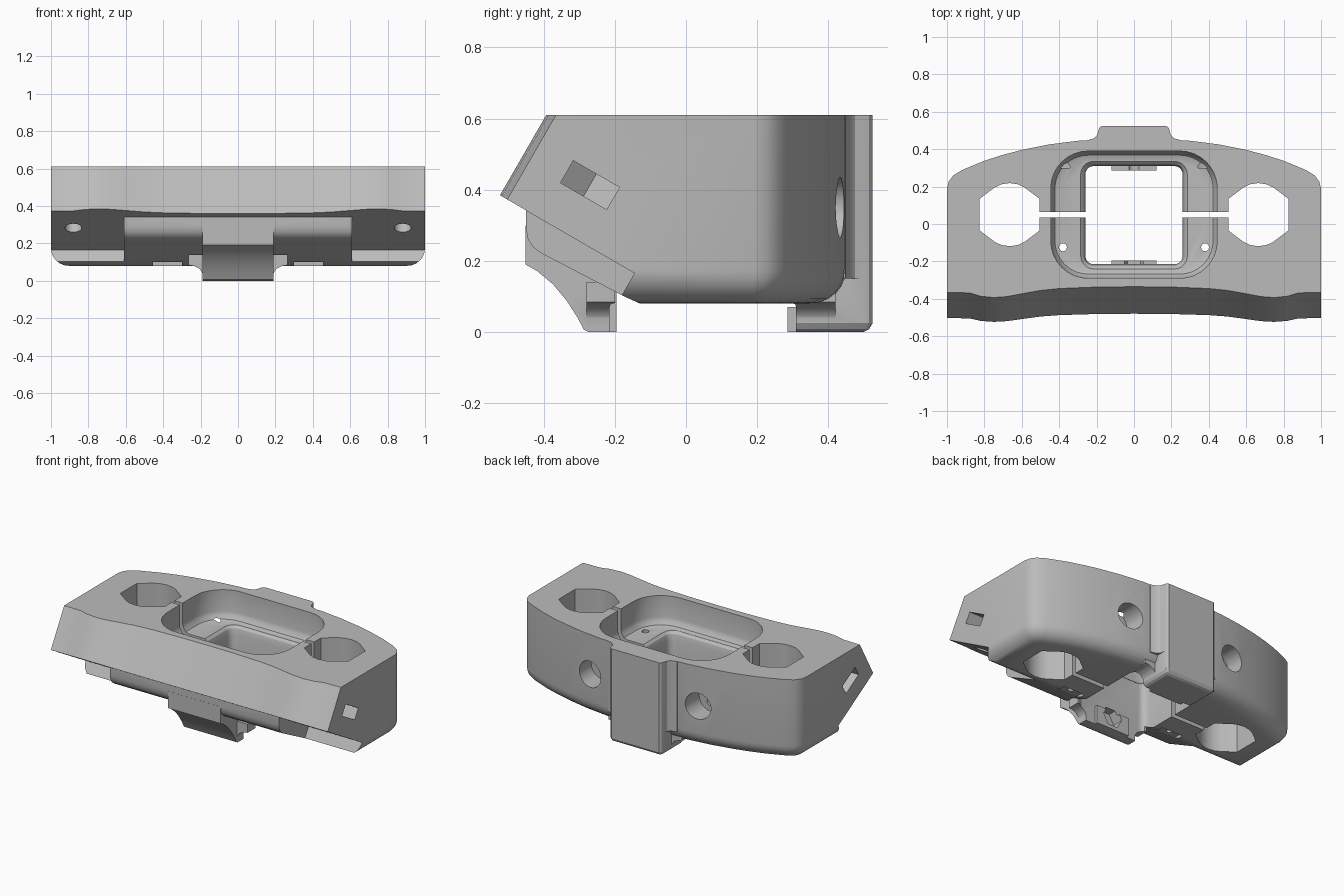
import bpy, bmesh, math
from mathutils import Vector

cube = bpy.data.objects.get("Cube")
if cube:
    bpy.data.objects.remove(cube, do_unlink=True)

grey = bpy.data.materials.new("plain grey")
grey.use_nodes = True
grey.diffuse_color = (0.5, 0.5, 0.5, 1)
grey.node_tree.nodes["Principled BSDF"].inputs["Base Color"].default_value = (0.5, 0.5, 0.5, 1)


def loft(name, rings):
    """Closed solid through rings of equal point count."""
    bm = bmesh.new()
    loops = [[bm.verts.new(p) for p in ring] for ring in rings]
    for a, b in zip(loops, loops[1:]):
        for i in range(len(a)):
            j = (i + 1) % len(a)
            bm.faces.new((a[i], a[j], b[j], b[i]))
    bm.faces.new(loops[0])
    bm.faces.new(loops[-1])
    bmesh.ops.recalc_face_normals(bm, faces=bm.faces)
    mesh = bpy.data.meshes.new(name)
    bm.to_mesh(mesh)
    bm.free()
    mesh.materials.append(grey)
    ob = bpy.data.objects.new(name, mesh)
    bpy.context.collection.objects.link(ob)
    return ob


def prism(name, pts, lo, hi, axis="z"):
    place = {"x": lambda p, q, t: (t, p, q),
             "y": lambda p, q, t: (p, t, q),
             "z": lambda p, q, t: (p, q, t)}[axis]
    return loft(name, [[place(p, q, t) for p, q in pts] for t in (lo, hi)])


def inset(pts, d):
    """Move a counter-clockwise outline inward by d (mitred)."""
    out = []
    for i, p in enumerate(pts):
        p = Vector(p)
        a = (p - Vector(pts[i - 1])).normalized()
        b = (Vector(pts[(i + 1) % len(pts)]) - p).normalized()
        na, nb = Vector((-a.y, a.x)), Vector((-b.y, b.x))
        out.append(p + (na + nb) * d / (1 + na.dot(nb)))
    return out


def layered(name, pts, levels):
    return loft(name, [[(p[0], p[1], z) for p in inset(pts, d)] for z, d in levels])


def mirrored(half):
    """Right half listed front to back gives a whole counter-clockwise outline."""
    return half + [(-x, y) for x, y in reversed(half)]


def rect(x0, x1, y0, y1):
    return [(x0, y0), (x1, y0), (x1, y1), (x0, y1)]


def circle(cx, cy, r, n=32, turn=0.0):
    return [(cx + r * math.cos(turn + math.tau * i / n),
             cy + r * math.sin(turn + math.tau * i / n)) for i in range(n)]


def round_rect(x0, x1, y0, y1, r, n=8):
    pts = []
    for k, (cx, cy) in enumerate(((x1 - r, y1 - r), (x0 + r, y1 - r), (x0 + r, y0 + r), (x1 - r, y0 + r))):
        for i in range(n + 1):
            a = (k + i / n) * math.pi / 2
            pts.append((cx + r * math.cos(a), cy + r * math.sin(a)))
    return pts


def combine(target, tool, op="DIFFERENCE"):
    mod = target.modifiers.new("combine", "BOOLEAN")
    mod.operation, mod.solver, mod.object = op, "EXACT", tool
    with bpy.context.temp_override(object=target, active_object=target):
        bpy.ops.object.modifier_apply(modifier=mod.name)
    bpy.data.objects.remove(tool, do_unlink=True)


TOP = 0.61
SHELF = (0.866, -0.5)  # direction of the slanted underside in (y, z)

# main block with curved back and rounded lower edge
outline = mirrored([(1, -0.8), (1, 0.19), (0.99, 0.228), (0.966, 0.26), (0.92, 0.288), (0.8, 0.338),
                    (0.7, 0.37), (0.6, 0.396), (0.45, 0.426), (0.3, 0.445), (0.15, 0.45)])
R = 0.095
levels = [(0.08 + R * (1 - math.cos(a)), R * (1 - math.sin(a)))
          for a in [i * math.pi / 12 for i in range(7)]]
body = layered("clamp_body", outline, levels + [(TOP, 0)])

# wavy, leaning front face
half = [(0, -0.335), (0.2, -0.337), (0.4, -0.345), (0.5, -0.355), (0.6, -0.373), (0.68, -0.388),
        (0.75, -0.393), (0.82, -0.386), (0.88, -0.368), (1, -0.366), (1.2, -0.366)]
wave = [(-x, y) for x, y in reversed(half[1:])] + half + [(1.2, -1.5), (-1.2, -1.5)]
combine(body, loft("front_cut", [[(x, y - 0.577 * (TOP - z), z) for x, y in wave] for z in (-0.1, 0.9)]))

# slanted underside and the two end shelves
under = [(-1, -0.1), (-0.13, -0.1), (-0.13, 0.08), (-0.17, 0.098), (-0.405, 0.22), (-0.43, 0.238),
         (-0.445, 0.262), (-0.45, 0.29), (-0.45, 0.342), (-1, 0.66)]
combine(body, prism("under_cut", under, -1.2, 1.2, "x"))
shelf = [(-1, 0.659), (-0.145, 0.165), (-0.18, 0.104), (-0.18, -0.1), (-1, -0.1)]
for s in (-1, 1):
    combine(body, prism("shelf_cut", shelf, s * 0.61, s * 1.2, "x"))

# back tab, its fillets and the front hook
tab = mirrored([(0.19, 0.28), (0.19, 0.5), (0.185, 0.515), (0.172, 0.525)])
combine(body, layered("tab", tab, [(0, 0.025), (0.008, 0.01), (0.025, 0), (TOP, 0)]), "UNION")
fillet = mirrored([(0.25, 0.4), (0.25, 0.448), (0.215, 0.458), (0.197, 0.475), (0.19, 0.5)])
combine(body, prism("tab_fillet", fillet, 0.15, TOP), "UNION")
hook = [(-0.452, 0.3), (-0.452, 0.19), (-0.42, 0.172), (-0.375, 0.135), (-0.335, 0.087), (-0.305, 0.04),
        (-0.287, 0.006), (-0.275, 0), (-0.2, 0), (-0.2, 0.2)]
combine(body, prism("hook", hook, -0.19, 0.19, "x"), "UNION")
flare = mirrored([(0.185, 0.02), (0.192, 0.045), (0.207, 0.065), (0.235, 0.079), (0.265, 0.084), (0.265, 0.14)])
for y0, y1 in ((-0.28, -0.2), (0.29, 0.42)):
    combine(body, prism("flare", flare, y0, y1, "y"), "UNION")

# stepped centre pocket and through opening
pocket = round_rect(-0.445, 0.445, -0.29, 0.39, 0.2)
combine(body, layered("pocket_cut", pocket, [(0.42, 0.045), (0.428, 0.022), (0.45, 0.006), (0.47, 0), (0.8, 0)]))
opening = round_rect(-0.26, 0.26, -0.215, 0.31, 0.045, 5)
combine(body, layered("opening_cut", opening, [(-0.1, 0), (0.37, 0), (0.405, -0.01), (0.42, -0.025), (0.45, -0.025)]))

# bolt plates inside the opening
for y0, y1, top in ((-0.23, -0.195, 0.12), (0.285, 0.33, 0.07)):
    combine(body, prism("plate", rect(-0.12, 0.12, y0, y1), 0, top), "UNION")
combine(body, prism("nut_cut", circle(0, 0.085, 0.07, 6), -0.27, -0.1, "y"))
combine(body, prism("bolt_hole", circle(0, 0.085, 0.03), 0.2, 0.4, "y"))

# paired cuts on both sides
lens = [(-0.16, -0.085), (-0.08, -0.145), (-0.045, -0.162), (0, -0.169), (0.045, -0.162), (0.08, -0.145), (0.16, -0.085)]
lens += [(-x, -y) for x, y in lens]
n = Vector((0.5, 0.866))
for s in (-1, 1):
    combine(body, prism("tube_cut", [(s * 0.665 + x, 0.05 + y) for x, y in lens], -0.2, 0.9))
    combine(body, prism("slit_cut", rect(*sorted((s * 0.2, s * 0.55)), 0.035, 0.065), -0.2, 0.9))
    combine(body, prism("pin_hole", circle(s * 0.38, -0.125, 0.021, 20), -0.2, 0.6))
    combine(body, prism("counterbore", circle(s * 0.39, 0.35, 0.085), 0.3, 0.7, "y"))
    combine(body, prism("clamp_hole", circle(s * 0.39, 0.33, 0.03, 20), -0.08, 0.32, "y"))
    combine(body, prism("notch", rect(*sorted((s * 0.3, s * 0.455)), -0.25, -0.1), -0.1, 0.1))

    # nut slot entering from the end, with a pointed inner end
    slot = [(s * 1.1, -0.075), (s * 0.835, -0.075), (s * 0.79, 0), (s * 0.835, 0.075), (s * 1.1, 0.075)]
    centre = Vector((-0.27, 0.413))
    combine(body, loft("nut_slot", [[(x, *(centre + Vector(SHELF) * t + n * h)) for x, t in slot]
                                    for h in (-0.036, 0.036)]))
    # screw hole from the shelf up to the nut slot
    start = Vector((-0.35, 0.28))
    ring = circle(0, 0, 0.045, 24)
    combine(body, loft("screw_hole", [[(s * 0.88 + a, *(start + Vector(SHELF) * b + n * h)) for a, b in ring]
                                      for h in (-0.08, 0.15)]))

# smooth shading with crisp edges
bpy.ops.object.select_all(action="DESELECT")
body.select_set(True)
bpy.context.view_layer.objects.active = body
bpy.ops.object.shade_smooth_by_angle(angle=math.radians(28))
